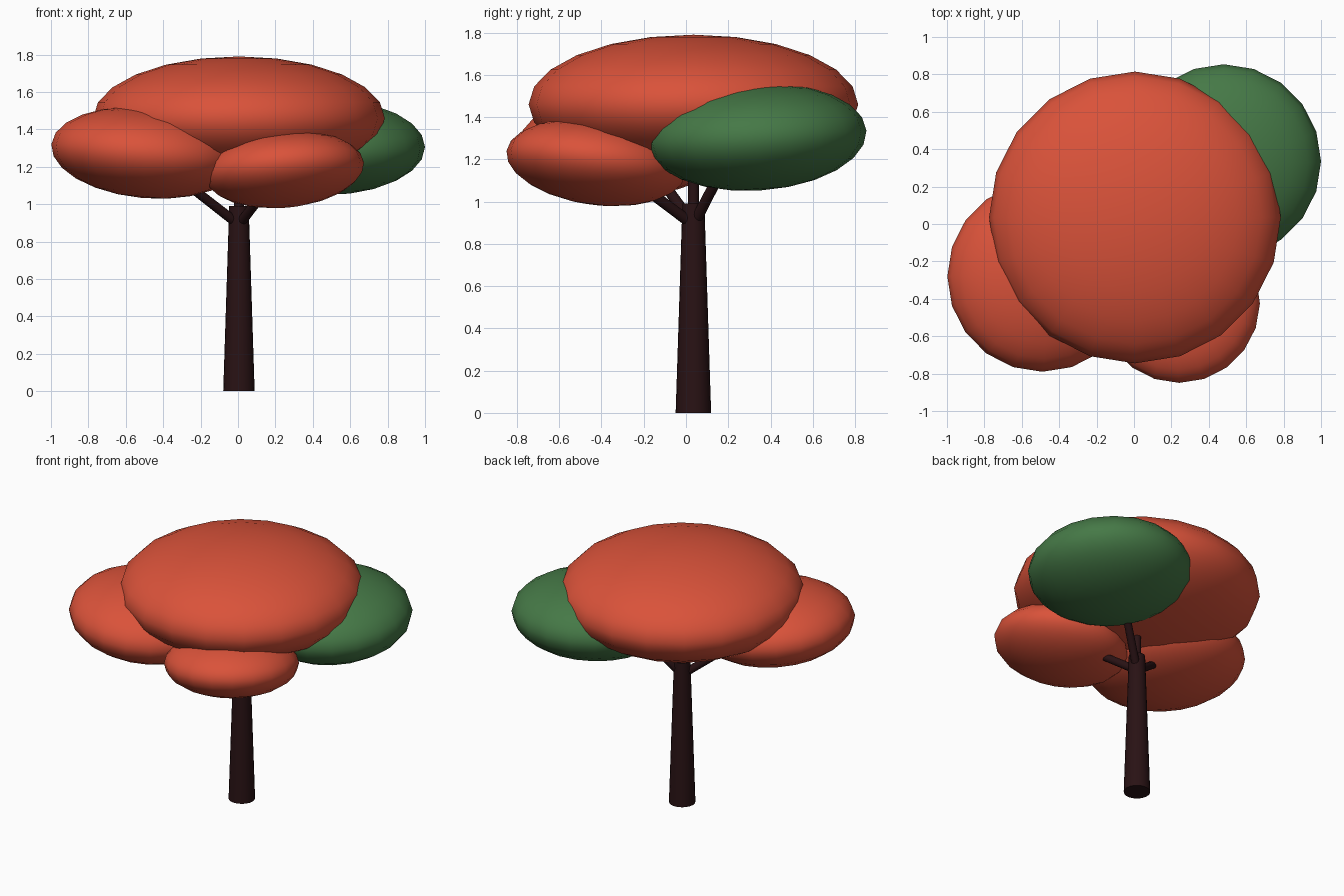
import bpy
from mathutils import Vector

if "Cube" in bpy.data.objects:
    bpy.data.objects.remove(bpy.data.objects["Cube"])


def make_material(name, rgb):
    mat = bpy.data.materials.new(name)
    mat.use_nodes = True
    mat.diffuse_color = (*rgb, 1)
    bsdf = mat.node_tree.nodes["Principled BSDF"]
    bsdf.inputs["Base Color"].default_value = (*rgb, 1)
    bsdf.inputs["Roughness"].default_value = 0.9
    return mat


red = make_material("red_leaves", (0.70, 0.085, 0.042))
green = make_material("green_leaves", (0.06, 0.19, 0.062))
bark = make_material("dark_bark", (0.022, 0.006, 0.007))


def finish(name, mat):
    obj = bpy.context.object
    obj.name = name
    obj.data.materials.append(mat)
    bpy.ops.object.shade_smooth_by_angle()
    return obj


def foliage(name, mat, center, radius, height, tilt=(0, 0, 0)):
    """Flattened, slightly tilted leaf clump."""
    bpy.ops.mesh.primitive_uv_sphere_add(segments=20, ring_count=12, radius=1,
                                         location=center, rotation=tilt)
    bpy.context.object.scale = (radius, radius, height)
    return finish(name, mat)


def limb(name, start, end, r_start, r_end, sides=12):
    """Tapered round limb between two points."""
    start, end = Vector(start), Vector(end)
    axis = end - start
    bpy.ops.mesh.primitive_cone_add(vertices=sides, radius1=r_start, radius2=r_end,
                                    depth=axis.length, location=(start + end) / 2)
    bpy.context.object.rotation_euler = axis.to_track_quat("Z", "Y").to_euler()
    return finish(name, bark)


# Leaf clumps
foliage("crown_foliage", red, (0.005, 0.035, 1.46), 0.78, 0.33)
foliage("back_left_foliage", green, (0.48, 0.335, 1.305), 0.52, 0.253, (0.06, 0, 0))
foliage("right_foliage", red, (-0.49, -0.28, 1.275), 0.51, 0.243, (0, 0.09, 0))
foliage("front_foliage", red, (0.247, -0.425, 1.185), 0.428, 0.198, (-0.13, -0.09, 0))

# Trunk and the stem that carries the crown
limb("trunk", (0.005, 0.035, 0), (0.005, 0.035, 0.99), 0.084, 0.052, 20)
limb("crown_stem", (0.005, 0.035, 0.9), (0.005, 0.035, 1.25), 0.027, 0.025)

# Branches reaching into the lower clumps
fork = (0.005, 0.035, 0.89)
limb("back_left_branch", fork, (0.22, 0.18, 1.17), 0.027, 0.025)
limb("right_branch", fork, (-0.29, -0.13, 1.12), 0.027, 0.025)
limb("front_branch", fork, (0.15, -0.22, 1.08), 0.027, 0.025)
